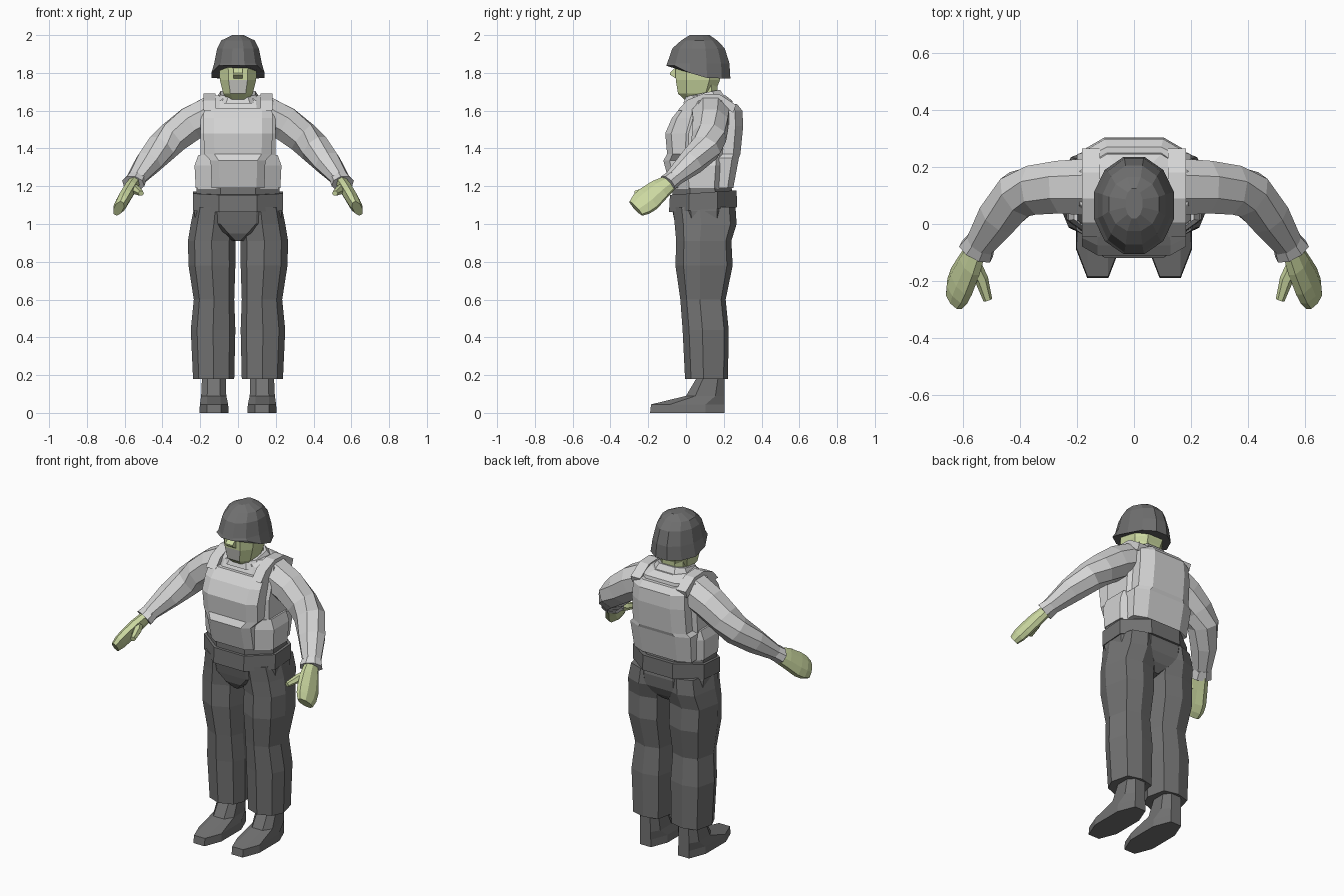
import bpy, bmesh, math
from mathutils import Vector


def material(name, rgb):
    m = bpy.data.materials.new(name)
    m.diffuse_color = (*rgb, 1)
    return m


LIGHT = material("light_grey_cloth", (0.66, 0.66, 0.66))
DARK = material("dark_grey_cloth", (0.17, 0.17, 0.17))
HELM = material("helmet_grey", (0.16, 0.16, 0.16))
SKIN = material("pale_green_skin", (0.61, 0.70, 0.36))
STUBBLE = material("grey_stubble", (0.58, 0.58, 0.55))


def loft(name, rings, mat, s=1):
    """Skin a list of equal-length point rings, cap both ends; s=-1 mirrors in x."""
    bm = bmesh.new()
    rows = [[bm.verts.new((p[0] * s, p[1], p[2])) for p in r] for r in rings]
    n = len(rows[0])
    for a, b in zip(rows, rows[1:]):
        for i in range(n):
            bm.faces.new((a[i], a[(i + 1) % n], b[(i + 1) % n], b[i]))
    bm.faces.new(rows[0])
    bm.faces.new(rows[-1])
    bmesh.ops.recalc_face_normals(bm, faces=bm.faces)
    me = bpy.data.meshes.new(name)
    bm.to_mesh(me)
    bm.free()
    me.materials.append(mat)
    ob = bpy.data.objects.new(name, me)
    bpy.context.collection.objects.link(ob)
    return ob


def octo(z, x0, x1, yf, yb, c=0.22, tilt=0):
    """Horizontal rectangle with cut corners."""
    cx, cy = (x1 - x0) * c, (yb - yf) * c
    pts = [(x0 + cx, yf), (x1 - cx, yf), (x1, yf + cy), (x1, yb - cy),
           (x1 - cx, yb), (x0 + cx, yb), (x0, yb - cy), (x0, yf + cy)]
    return [(x, y, z + tilt * y) for x, y in pts]


def leg_ring(z, x0, x1, yf, yb):
    """Trouser section with a crease at the front and at the sides."""
    cx, w, d = (x0 + x1) / 2, (x1 - x0) / 2, yb - yf
    ym = yf + 0.43 * d
    return [(cx, yf, z), (cx + 0.72 * w, yf + 0.14 * d, z), (x1, ym, z),
            (cx + 0.76 * w, yb - 0.1 * d, z), (cx, yb, z),
            (cx - 0.78 * w, yb - 0.09 * d, z), (x0, ym, z), (cx - 0.74 * w, yf + 0.14 * d, z)]


def body(name, rows, mat, c=0.22, tilt=0):
    """Centred loft from rows of (z, half width, front y, back y)."""
    return loft(name, [octo(z, -w, w, f, b, c, tilt) for z, w, f, b in rows], mat)


def tube(name, path, mat, s, hint=(0, 0, 1), n=8):
    """Tube through rows of (x, y, z, radius along hint, radius across)."""
    pts = [Vector(p[:3]) for p in path]
    rings = []
    for i, p in enumerate(path):
        t = (pts[min(i + 1, len(pts) - 1)] - pts[max(i - 1, 0)]).normalized()
        u = Vector(hint)
        u = (u - t * u.dot(t)).normalized()
        v = t.cross(u)
        ring = []
        for k in range(n):
            a = math.tau * (k + 0.5) / n
            ring.append(pts[i] + u * p[3] * math.cos(a) + v * p[4] * math.sin(a))
        rings.append(ring)
    return loft(name, rings, mat, s)


def prism(name, yz, x0, x1, mat, s=1):
    """Side profile extruded across x."""
    return loft(name, [[(x, y, z) for y, z in yz] for x in (x0, x1)], mat, s)


# Helmet: faceted dome with a rim that drops at the ears and back
def rim_z(y):
    if y < -0.03:
        return 1.838
    return 1.80 if y < 0.02 else 1.775 - 0.03 * (y - 0.06)


helmet_rings = []
for z, rx, yf, yb in [(None, 0.141, -0.105, 0.235), (1.85, 0.126, -0.10, 0.23),
                      (1.93, 0.110, -0.072, 0.205), (1.972, 0.088, -0.025, 0.165),
                      (2.0, 0.03, 0.02, 0.125)]:
    ring = []
    for k in range(12):
        a = math.tau * (k + 0.5) / 12
        x = rx * math.cos(a) / math.cos(math.pi / 12)
        y = (yf + yb) / 2 + (yb - yf) / 2 * math.sin(a) / math.cos(math.pi / 12)
        ring.append((x, y, rim_z(y) if z is None else z))
    helmet_rings.append(ring)
loft("helmet", helmet_rings, HELM)

# Head, with a stubbled chin, nose and neck
head = body("head", [(1.66, 0.055, -0.01, 0.10), (1.69, 0.078, -0.042, 0.15),
                     (1.762, 0.096, -0.054, 0.18), (1.83, 0.10, -0.056, 0.19),
                     (1.87, 0.10, -0.05, 0.19)], SKIN, 0.24)
head.data.materials.append(STUBBLE)
for f in head.data.polygons:
    if f.normal.y < -0.8 and 1.68 < f.center.z < 1.75:
        f.material_index = 1
prism("nose", [(-0.05, 1.835), (-0.086, 1.80), (-0.084, 1.79), (-0.05, 1.768)],
      -0.024, 0.024, SKIN)
body("neck", [(1.62, 0.075, 0.02, 0.16), (1.76, 0.075, 0.02, 0.17)], SKIN)

# Shirt torso and collar
body("shirt_torso", [(1.185, 0.212, -0.06, 0.23), (1.35, 0.20, -0.07, 0.255),
                     (1.48, 0.198, -0.07, 0.265), (1.58, 0.20, -0.03, 0.262),
                     (1.652, 0.19, 0.01, 0.245), (1.68, 0.12, 0.02, 0.21)], LIGHT, 0.25)
body("collar", [(1.64, 0.115, -0.015, 0.20), (1.675, 0.092, 0.0, 0.18)],
     LIGHT, tilt=0.2)

# Vest: front and back panels, waist panel
body("vest_front", [(1.19, 0.14, -0.08, 0.1), (1.335, 0.145, -0.12, 0.1),
                    (1.37, 0.178, -0.10, 0.1), (1.48, 0.183, -0.11, 0.1),
                    (1.56, 0.183, -0.075, 0.1), (1.615, 0.18, -0.03, 0.1)], LIGHT, 0.15)
body("vest_back", [(1.19, 0.19, 0.1, 0.25), (1.35, 0.20, 0.1, 0.28),
                   (1.37, 0.178, 0.1, 0.288), (1.52, 0.175, 0.1, 0.303),
                   (1.60, 0.17, 0.1, 0.298), (1.635, 0.16, 0.1, 0.27)], LIGHT, 0.2)
body("vest_waist", [(1.19, 0.224, -0.07, 0.235), (1.31, 0.23, -0.08, 0.25),
                    (1.365, 0.21, -0.075, 0.25)], LIGHT, 0.28)
STRAP = [(-0.045, 1.60), (0.005, 1.655), (0.09, 1.69), (0.18, 1.685), (0.265, 1.63),
         (0.25, 1.59), (0.16, 1.64), (0.08, 1.64), (0.02, 1.60)]

for s, side in ((1, "left"), (-1, "right")):
    prism("vest_strap_" + side, STRAP, 0.12, 0.183, LIGHT, s)

    # Sleeve with flared cuff
    tube("sleeve_" + side, [(0.14, 0.13, 1.585, 0.10, 0.108), (0.25, 0.13, 1.53, 0.098, 0.10),
                            (0.34, 0.122, 1.462, 0.09, 0.094), (0.405, 0.104, 1.402, 0.083, 0.088),
                            (0.474, 0.026, 1.325, 0.070, 0.078), (0.54, -0.07, 1.24, 0.045, 0.055)],
         LIGHT, s)
    tube("cuff_" + side, [(0.535, -0.06, 1.245, 0.046, 0.054),
                          (0.555, -0.098, 1.215, 0.048, 0.066)], LIGHT, s)

    # Mitten hand and thumb
    tube("hand_" + side, [(0.548, -0.08, 1.222, 0.045, 0.032), (0.575, -0.14, 1.182, 0.063, 0.036),
                          (0.605, -0.20, 1.132, 0.075, 0.036), (0.62, -0.235, 1.105, 0.071, 0.034),
                          (0.632, -0.265, 1.082, 0.055, 0.025)], SKIN, s, (-0.38, -0.55, 0.7))
    tube("thumb_" + side, [(0.565, -0.14, 1.195, 0.027, 0.028), (0.535, -0.195, 1.178, 0.024, 0.024),
                           (0.513, -0.267, 1.163, 0.015, 0.016)], SKIN, s, n=6)

    # Trouser leg
    loft("trouser_leg_" + side, [leg_ring(*r) for r in
                                 [(1.09, 0.005, 0.232, -0.07, 0.262), (1.0, 0.006, 0.25, -0.06, 0.268),
                                  (0.91, 0.014, 0.265, -0.052, 0.24), (0.78, 0.014, 0.262, -0.056, 0.247),
                                  (0.6, 0.02, 0.234, -0.03, 0.21), (0.44, 0.014, 0.25, -0.018, 0.226),
                                  (0.18, 0.02, 0.238, -0.005, 0.222)]], DARK, s)

    # Boot
    loft("boot_" + side, [octo(z, x0, x1, f, b, c) for z, x0, x1, f, b, c in
                          [(0, 0.05, 0.204, -0.19, 0.205, 0.26), (0.045, 0.052, 0.202, -0.185, 0.205, 0.26),
                           (0.09, 0.062, 0.195, 0.0, 0.205, 0.24), (0.20, 0.065, 0.19, 0.065, 0.205, 0.24)]],
         DARK, s)

# Trouser seat and belt
body("trouser_seat", [(1.20, 0.218, -0.07, 0.24), (1.07, 0.232, -0.072, 0.262),
                      (1.0, 0.225, -0.058, 0.255), (0.95, 0.12, -0.045, 0.23),
                      (0.91, 0.03, -0.02, 0.19)], DARK, 0.29)
body("belt", [(1.07, 0.237, -0.09, 0.27), (1.16, 0.237, -0.085, 0.268)], DARK, 0.29, 0.07)
